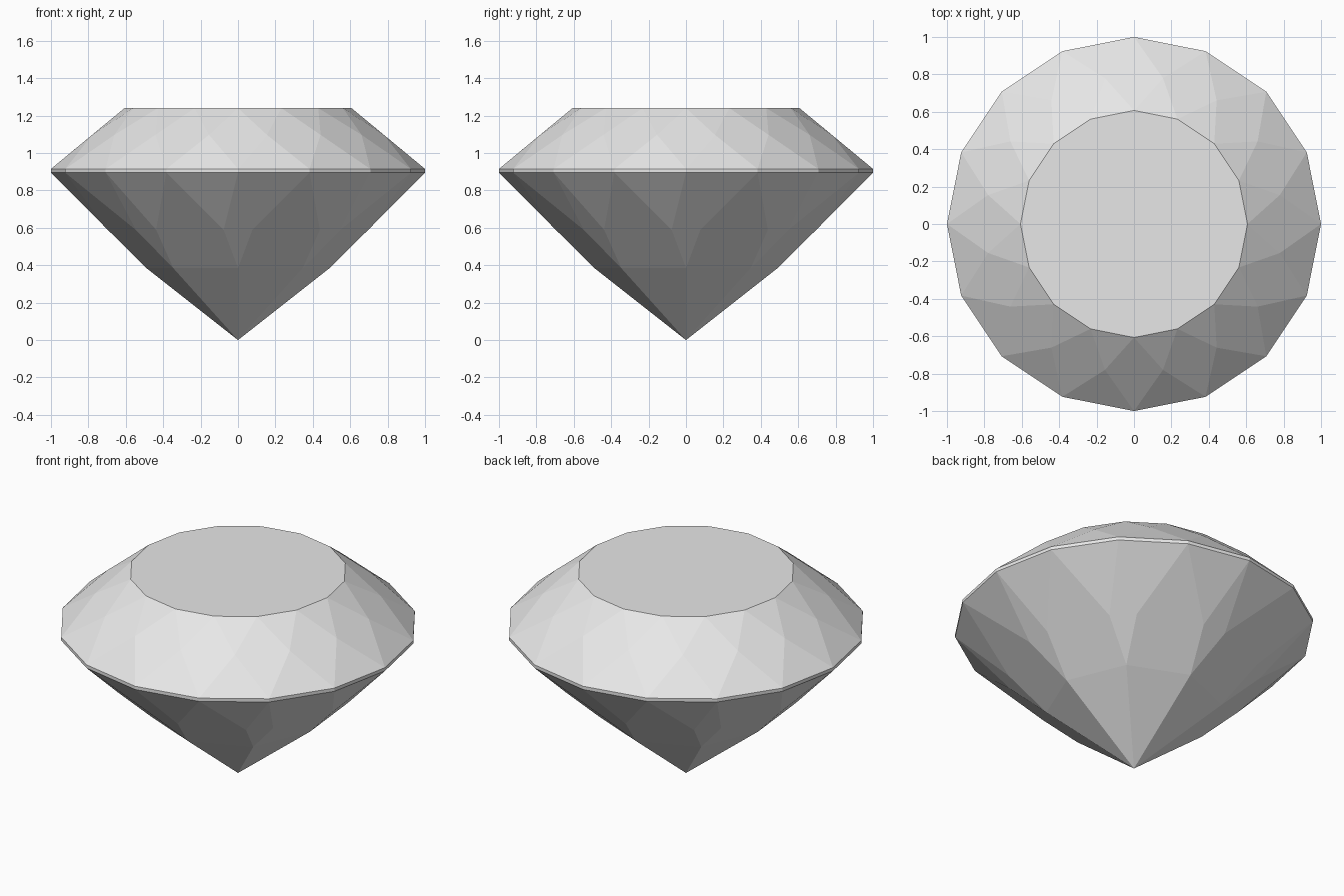
import bpy
import bmesh
from math import radians, sin, cos

cube = bpy.data.objects.get("Cube")
if cube:
    bpy.data.objects.remove(cube)

SIDES = 16
STEP = 360 / SIDES

# Single clear grey stone colour
stone = bpy.data.materials.new("pale grey stone")
stone.use_nodes = True
colour = (0.8, 0.8, 0.8, 1)
stone.diffuse_color = colour
stone.node_tree.nodes["Principled BSDF"].inputs["Base Color"].default_value = colour

bm = bmesh.new()


def ring(radius, z, angles):
    """Vertices at one height, one for each angle in degrees."""
    return [bm.verts.new((radius * cos(radians(a)), radius * sin(radians(a)), z))
            for a in angles]


whole = [i * STEP for i in range(SIDES)]
half = [a + STEP / 2 for a in whole]
mains = whole[::2]

table = ring(0.607, 1.24, whole)
crown_mid = ring(0.795, 1.097, half)
girdle_top = ring(1, 0.915, whole)
girdle_low = ring(1, 0.895, whole)
mid_right = ring(0.70, 0.589, [a - 6.3 for a in mains])
mid_left = ring(0.70, 0.589, [a + 6.3 for a in mains])
lower = ring(0.49, 0.385, mains)
culet = bm.verts.new((0, 0, 0))

# Flat table on top
bm.faces.new(table)

# Crown: star triangle, kite and girdle triangle per side, then the girdle band
for i in range(SIDES):
    j = (i + 1) % SIDES
    bm.faces.new((table[i], crown_mid[i], table[j]))
    bm.faces.new((table[i], crown_mid[i - 1], girdle_top[i], crown_mid[i]))
    bm.faces.new((crown_mid[i], girdle_top[i], girdle_top[j]))
    bm.faces.new((girdle_top[i], girdle_low[i], girdle_low[j], girdle_top[j]))

# Pavilion: narrow kites, girdle triangles, wide facets and tip triangles
for k in range(len(mains)):
    n = (k + 1) % len(mains)
    before, here = girdle_low[2 * k - 1], girdle_low[2 * k]
    after = girdle_low[2 * k + 1]
    bm.faces.new((here, mid_right[k], lower[k], mid_left[k]))
    bm.faces.new((before, mid_right[k], here))
    bm.faces.new((here, mid_left[k], after))
    bm.faces.new((after, mid_left[k], lower[k], lower[n], mid_right[n]))
    bm.faces.new((lower[k], culet, lower[n]))

bmesh.ops.recalc_face_normals(bm, faces=bm.faces)
mesh = bpy.data.meshes.new("cut_gem")
bm.to_mesh(mesh)
bm.free()
mesh.materials.append(stone)
gem = bpy.data.objects.new("cut_gem", mesh)
bpy.context.collection.objects.link(gem)
